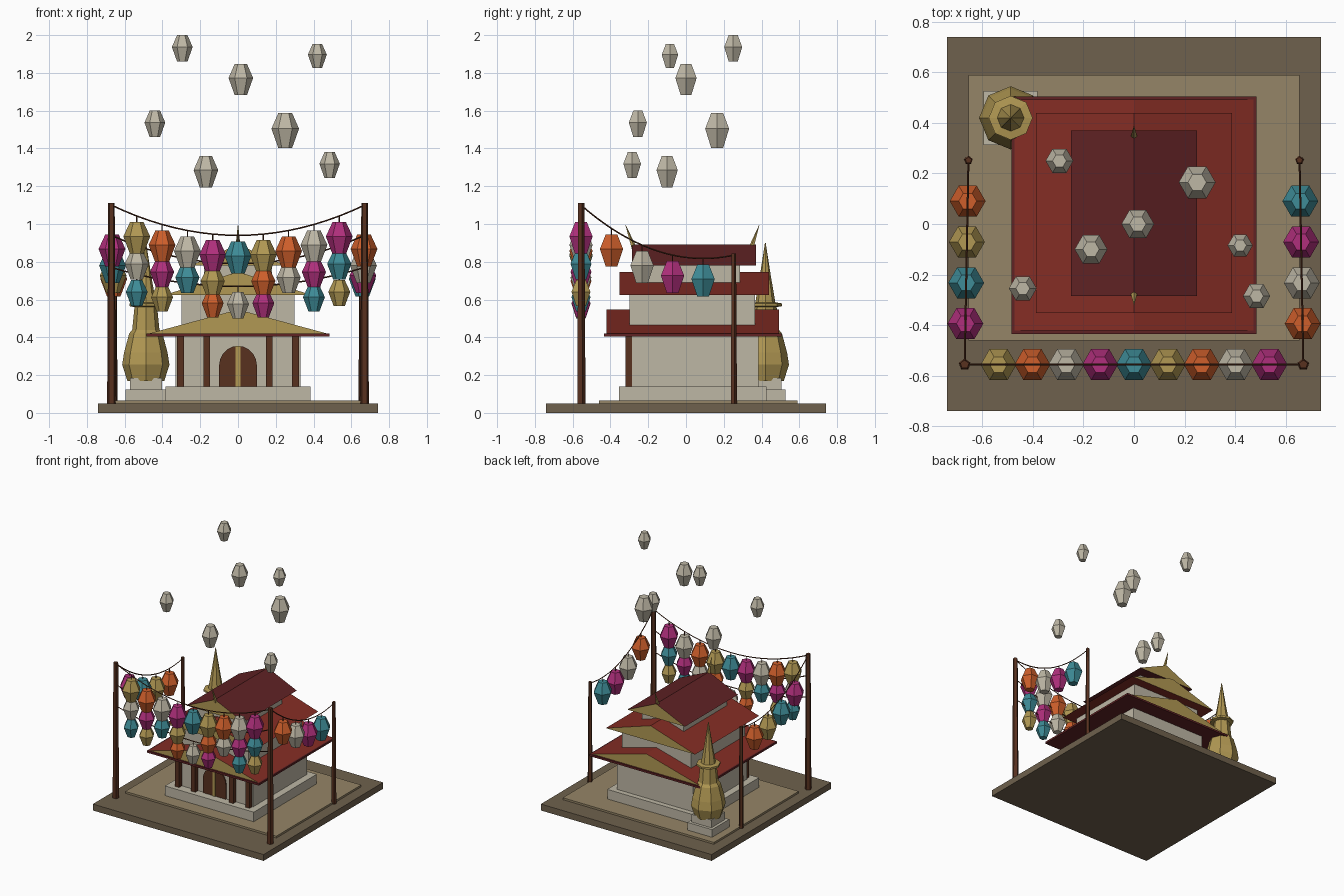
import bpy, bmesh
from math import pi, cos, sin
from mathutils import Vector, Matrix

if "Cube" in bpy.data.objects:
    bpy.data.objects.remove(bpy.data.objects["Cube"])


def material(name, hex_code):
    rgb = [int(hex_code[i:i + 2], 16) / 255 for i in (0, 2, 4)]
    lin = [((c + 0.055) / 1.055) ** 2.4 for c in rgb] + [1]
    m = bpy.data.materials.new(name)
    m.use_nodes = True
    m.diffuse_color = lin
    m.node_tree.nodes["Principled BSDF"].inputs["Base Color"].default_value = lin
    return m


earth = material("earth brown", "6F614D")
sand = material("sand", "958567")
cream = material("cream", "BEB7A5")
gold = material("gold", "B19853")
red = material("roof red", "842D24")
maroon = material("maroon", "602224")
wood = material("dark wood", "58311F")
orange = material("orange", "CF5F2B")
magenta = material("magenta", "B02F7C")
teal = material("teal", "3E8C97")


def finish(name, bm, *mats):
    bmesh.ops.recalc_face_normals(bm, faces=bm.faces)
    mesh = bpy.data.meshes.new(name)
    bm.to_mesh(mesh)
    bm.free()
    for m in mats:
        mesh.materials.append(m)
    ob = bpy.data.objects.new(name, mesh)
    bpy.context.collection.objects.link(ob)
    return ob


def box(name, x0, x1, y0, y1, z0, z1, mat):
    bm = bmesh.new()
    size = Matrix.Diagonal((x1 - x0, y1 - y0, z1 - z0, 1))
    centre = Matrix.Translation(((x0 + x1) / 2, (y0 + y1) / 2, (z0 + z1) / 2))
    bmesh.ops.create_cube(bm, size=1, matrix=centre @ size)
    return finish(name, bm, mat)


def prism(name, outline, y0, y1, end_mat, side_mat):
    """Extrude an x-z outline along y; the ends take end_mat."""
    bm = bmesh.new()
    front = bm.faces.new([bm.verts.new((x, y0, z)) for x, z in outline])
    new = bmesh.ops.extrude_face_region(bm, geom=[front])["geom"]
    bmesh.ops.translate(bm, vec=(0, y1 - y0, 0),
                        verts=[v for v in new if isinstance(v, bmesh.types.BMVert)])
    bm.normal_update()
    for f in bm.faces:
        f.material_index = 0 if abs(f.normal.y) > 0.9 else 1
    return finish(name, bm, end_mat, side_mat)


def lathe(name, profile, sides, centre, mat, start=0.0):
    """Faceted turned shape from (radius, height) rings."""
    bm = bmesh.new()
    rings = []
    for r, z in profile:
        rings.append([bm.verts.new((centre[0] + r * cos(start + 2 * pi * i / sides),
                                    centre[1] + r * sin(start + 2 * pi * i / sides),
                                    centre[2] + z)) for i in range(sides)])
    for a, b in zip(rings, rings[1:]):
        for i in range(sides):
            j = (i + 1) % sides
            bm.faces.new((a[i], a[j], b[j], b[i]))
    bm.faces.new(rings[0])
    bm.faces.new(rings[-1])
    return finish(name, bm, mat)


def rod(bm, a, b, r0, r1, sides=4):
    a, b = Vector(a), Vector(b)
    d = b - a
    m = Matrix.Translation((a + b) / 2) @ d.to_track_quat("Z", "Y").to_matrix().to_4x4()
    bmesh.ops.create_cone(bm, cap_ends=True, segments=sides, radius1=r0, radius2=r1,
                          depth=d.length, matrix=m)


def lantern(name, centre, r, h, mat):
    lathe(name, [(r * .5, -h), (r, h * .1), (r * .5, h)], 6, centre, mat)


def sagging(a, b, sag):
    a, b = Vector(a), Vector(b)
    return lambda t: a.lerp(b, t) - Vector((0, 0, 4 * sag * t * (1 - t)))


def garland(name, path, hung, r, h, drop):
    """String along path, with (t, colour) lanterns hung on short wires."""
    bm = bmesh.new()
    steps = 20
    for i in range(steps):
        rod(bm, path(i / steps), path((i + 1) / steps), .004, .004)
    for n, (t, mat) in enumerate(hung):
        p = path(t)
        c = p - Vector((0, 0, drop))
        rod(bm, p, c + Vector((0, 0, h * .95)), .003, .003)
        lantern(f"{name}_lantern_{n + 1}", c, r, h, mat)
    finish(name + "_string", bm, wood)


# Ground
box("base_slab", -.74, .74, -.74, .74, 0, .05, earth)
box("courtyard", -.655, .655, -.46, .59, .05, .065, sand)

# Temple body
box("temple_platform", -.385, .385, -.355, .425, .06, .14, cream)
box("lower_walls", -.33, .33, -.285, .385, .14, .41, cream)
box("middle_walls", -.3, .3, -.3, .365, .43, .63, cream)
box("upper_walls", -.18, .18, -.25, .285, .64, .785, cream)
for x in (-.305, -.165, .165, .305):
    box("front_pillar", x - .018, x + .018, -.32, -.284, .14, .41, wood)

# Arched door with a gold centre strip
arch = [(.1 * cos(pi * i / 10), .25 + .105 * sin(pi * i / 10)) for i in range(11)]
prism("door", [(-.1, .14), (.1, .14)] + arch, -.293, -.284, wood, wood)
box("door_strip", -.012, .012, -.299, -.292, .14, .355, gold)

# Stacked gable roofs
box("lower_eave", -.485, .485, -.435, .505, .405, .42, maroon)
for name, w, y0, y1, z0, z1, mat in (
        ("lower_roof", .472, -.422, .492, .42, .547, red),
        ("middle_roof", .387, -.352, .44, .625, .747, red),
        ("upper_roof", .25, -.285, .37, .78, .892, maroon)):
    prism(name, [(-w, z0), (w, z0), (0, z1)], y0, y1, gold, mat)

# Ridge horns
for name, y, tip in (("front_horn", -.275, -.32), ("back_horn", .345, .388)):
    bm = bmesh.new()
    rod(bm, (0, y, .87), (0, tip, .995), .015, .001, 5)
    finish(name, bm, gold)

# Stupa behind the right corner
sx, sy = -.488, .42
box("stupa_plinth", sx - .107, sx + .107, sy - .107, sy + .107, .05, .125, cream)
box("stupa_step", sx - .085, sx + .085, sy - .085, sy + .085, .125, .185, cream)
lathe("stupa", [(.098, .17), (.125, .255), (.115, .32), (.088, .42), (.072, .44),
                (.06, .56), (.087, .565), (.087, .58), (.053, .585), (.03, .72),
                (.002, .9)], 8, (sx, sy, 0), gold)

# Poles
for side, s in (("left", 1), ("right", -1)):
    lathe(side + "_front_pole", [(.024, .05), (.018, 1.11)], 5, (s * .67, -.556, 0),
          wood, pi / 2)
    lathe(side + "_back_pole", [(.018, .05), (.013, .845)], 5, (s * .655, .252, 0),
          wood, pi / 2)

# Front garlands, three rows with colours running in order
colours = [gold, orange, cream, magenta, teal]
rows = (("top", 1.10, .16, 0, (), .071, .085, .117),
        ("middle", .94, .15, 2, (4,), .064, .075, .105),
        ("bottom", .77, .10, 4, (2, 6), .058, .069, .1))
for name, z, sag, first, skipped, r, h, drop in rows:
    columns = [c for c in range(9) if c not in skipped]
    hung = [((c + 1) / 10, colours[(first + n) % 5]) for n, c in enumerate(columns)]
    garland(name + "_front", sagging((-.67, -.556, z), (.67, -.556, z), sag),
            hung, r, h, drop)

# Side garlands
for name, s, tints in (("left_side", 1, (orange, cream, magenta, teal)),
                       ("right_side", -1, (magenta, teal, gold, orange))):
    hung = [((n + 1) / 5, m) for n, m in enumerate(tints)]
    garland(name, sagging((s * .67, -.556, 1.10), (s * .655, .252, .835), .11),
            hung, .071, .085, .117)

# Floating lanterns: position and radius
for n, (x, y, z, r) in enumerate((
        (.25, .165, 1.495, .073), (.015, 0, 1.765, .065), (-.295, .25, 1.93, .055),
        (.42, -.085, 1.89, .05), (-.44, -.255, 1.53, .055),
        (-.17, -.1, 1.277, .065), (.485, -.285, 1.312, .054))):
    lantern(f"floating_lantern_{n + 1}", (x, y, z), r, r * 1.27, cream)
